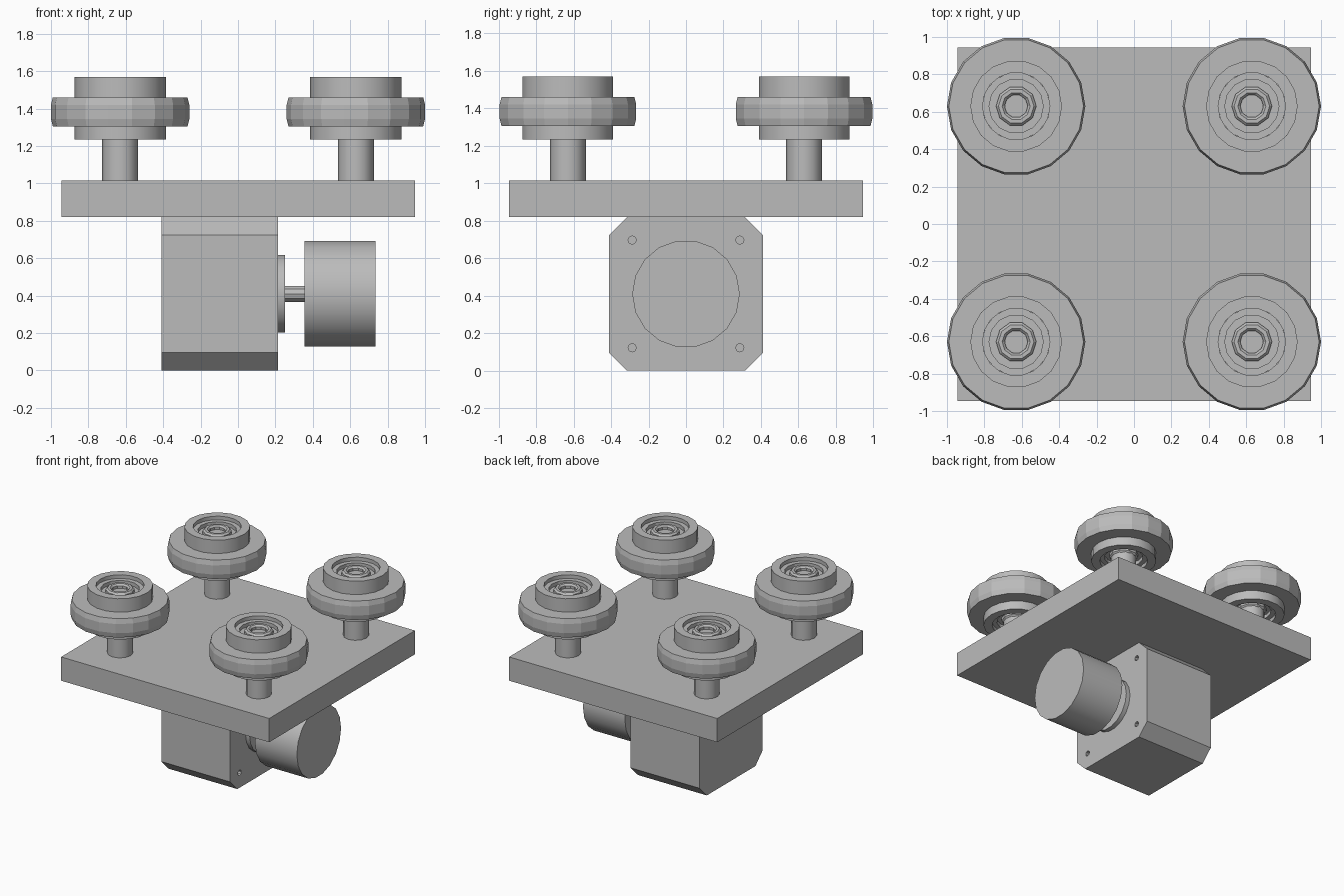
import bpy
import bmesh
from math import pi, cos, sin, radians
from mathutils import Matrix, Vector

default = bpy.data.objects.get("Cube")
if default:
    bpy.data.objects.remove(default, do_unlink=True)

grey = bpy.data.materials.new("plain grey")
grey.use_nodes = True
grey.diffuse_color = (0.5, 0.5, 0.5, 1)
grey.node_tree.nodes["Principled BSDF"].inputs["Base Color"].default_value = (0.5, 0.5, 0.5, 1)

TO_X = Matrix.Rotation(pi / 2, 4, 'Y')
MOTOR_Z = 0.41


def finish(name, bm, smooth=None):
    """Turn a bmesh into a grey object, optionally smoothed below an angle."""
    bmesh.ops.recalc_face_normals(bm, faces=bm.faces)
    mesh = bpy.data.meshes.new(name)
    bm.to_mesh(mesh)
    bm.free()
    mesh.materials.append(grey)
    obj = bpy.data.objects.new(name, mesh)
    bpy.context.collection.objects.link(obj)
    if smooth:
        bpy.ops.object.select_all(action='DESELECT')
        obj.select_set(True)
        bpy.context.view_layer.objects.active = obj
        bpy.ops.object.shade_smooth_by_angle(angle=radians(smooth))
    return obj


def box(name, low, high):
    bm = bmesh.new()
    low, high = Vector(low), Vector(high)
    size = Matrix.Diagonal((*(high - low), 1))
    bmesh.ops.create_cube(bm, size=1, matrix=Matrix.Translation((low + high) / 2) @ size)
    return finish(name, bm)


def rod_x(name, x0, x1, radius, sides, y=0, z=MOTOR_Z, smooth=35):
    """Cylinder lying along x."""
    bm = bmesh.new()
    bmesh.ops.create_cone(bm, cap_ends=True, segments=sides, radius1=radius,
                          radius2=radius, depth=x1 - x0,
                          matrix=Matrix.Translation(((x0 + x1) / 2, y, z)) @ TO_X)
    return finish(name, bm, smooth)


def lathe(name, profile, sides, spot, smooth=None):
    """Revolve a closed (radius, z) loop around a vertical axis at spot."""
    bm = bmesh.new()
    rings = []
    for r, z in profile:
        rings.append([bm.verts.new((spot[0] + r * cos(2 * pi * i / sides),
                                    spot[1] + r * sin(2 * pi * i / sides), z))
                      for i in range(sides)])
    for a, b in zip(rings, rings[1:] + rings[:1]):
        for i in range(sides):
            j = (i + 1) % sides
            bm.faces.new((a[i], a[j], b[j], b[i]))
    return finish(name, bm, smooth)


# Carrier plate
box("carrier_plate", (-0.945, -0.945, 0.82), (0.945, 0.945, 1.015))

# Motor body: chamfered square extruded along x
half, cut = 0.41, 0.095
bm = bmesh.new()
inner = half - cut
outline = [(half, inner), (inner, half), (-inner, half), (-half, inner),
           (-half, -inner), (-inner, -half), (inner, -half), (half, -inner)]
face = bm.faces.new([bm.verts.new((-0.41, y, MOTOR_Z + z)) for y, z in outline])
side = bmesh.ops.extrude_face_region(bm, geom=[face])
bmesh.ops.translate(bm, vec=(0.625, 0, 0),
                    verts=[v for v in side["geom"] if isinstance(v, bmesh.types.BMVert)])
motor = finish("motor_body", bm)

# Mounting holes in the motor face
for sy in (-1, 1):
    for sz in (-1, 1):
        cutter = rod_x("hole_cutter", 0.12, 0.3, 0.022, 8,
                       sy * 0.287, MOTOR_Z + sz * 0.287, None)
        cutter.hide_render = True
        mod = motor.modifiers.new("hole", 'BOOLEAN')
        mod.operation = 'DIFFERENCE'
        mod.solver = 'EXACT'
        mod.object = cutter
        bpy.context.view_layer.objects.active = motor
        bpy.ops.object.modifier_apply(modifier=mod.name)
        bpy.data.objects.remove(cutter, do_unlink=True)

# Motor pilot ring, shaft and drive pulley
rod_x("motor_pilot_ring", 0.215, 0.252, 0.21, 18)
rod_x("motor_shaft", 0.252, 0.355, 0.045, 10)
rod_x("drive_pulley", 0.355, 0.735, 0.287, 18)

# Four guide wheels on posts
MID = 1.4025


def mirrored(upper):
    """Complete an upper half profile with its reflection about the hub middle."""
    return upper + [(r, 2 * MID - z) for r, z in reversed(upper)]


hub = mirrored([(0.18, 1.53), (0.18, 1.57), (0.245, 1.57)])
tyre = [(0.235, 1.305), (0.36, 1.305), (0.37, 1.345),
        (0.37, 1.42), (0.36, 1.46), (0.235, 1.46)]
outer_race = mirrored([(0.145, 1.50), (0.145, 1.54), (0.182, 1.54)])
inner_race = mirrored([(0.062, 1.535), (0.075, 1.548), (0.095, 1.548), (0.108, 1.535)])
seal = mirrored([(0.10, 1.51), (0.15, 1.51)])

for side_x, x in (("right", -0.63), ("left", 0.63)):
    for side_y, y in (("front", -0.63), ("back", 0.63)):
        tag = side_y + "_" + side_x
        spot = (x, y)
        lathe(tag + "_wheel_hub", hub, 18, spot, 25)
        lathe(tag + "_wheel_tyre", tyre, 18, spot)
        lathe(tag + "_bearing_outer_race", outer_race, 14, spot)
        lathe(tag + "_bearing_inner_race", inner_race, 10, spot)
        lathe(tag + "_bearing_seal", seal, 14, spot)
        bm = bmesh.new()
        bmesh.ops.create_cone(bm, cap_ends=True, segments=12, radius1=0.096, radius2=0.096,
                              depth=0.26, matrix=Matrix.Translation((x, y, 1.145)))
        finish(tag + "_wheel_post", bm, 35)
        bm = bmesh.new()
        bmesh.ops.create_cone(bm, cap_ends=True, segments=10, radius1=0.064, radius2=0.064,
                              depth=0.28, matrix=Matrix.Translation((x, y, 1.375)))
        finish(tag + "_wheel_axle", bm, 40)
